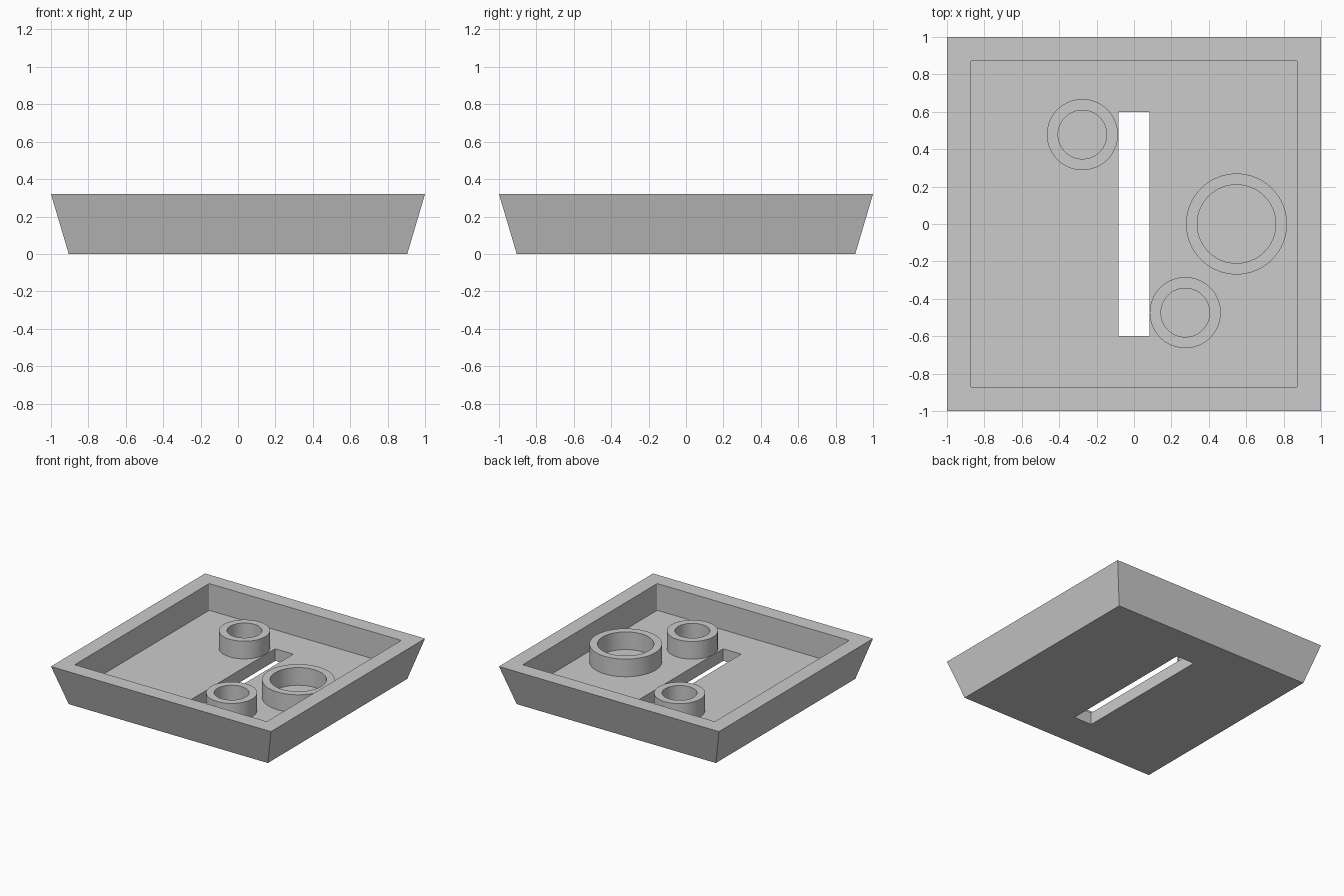
import bpy, bmesh, math

if "Cube" in bpy.data.objects:
    bpy.data.objects.remove(bpy.data.objects["Cube"], do_unlink=True)

HEIGHT, FLOOR, RING_TOP = 0.32, 0.1, 0.245

grey = bpy.data.materials.new("plain_grey")
grey.use_nodes = True
colour = (0.6, 0.6, 0.6, 1)
grey.diffuse_color = colour
grey.node_tree.nodes["Principled BSDF"].inputs["Base Color"].default_value = colour


def finish(name, bm):
    bmesh.ops.recalc_face_normals(bm, faces=bm.faces)
    mesh = bpy.data.meshes.new(name)
    bm.to_mesh(mesh)
    bm.free()
    mesh.materials.append(grey)
    ob = bpy.data.objects.new(name, mesh)
    bpy.context.collection.objects.link(ob)
    return ob


def block(name, half_x, half_y, z0, z1, flare=0.0, rounding=0.0):
    """Box whose top is wider than its base by flare on every side."""
    bm = bmesh.new()
    bmesh.ops.create_cube(bm, size=2)
    for v in bm.verts:
        top = v.co.z > 0
        grow = flare if top else 0
        v.co = (v.co.x * (half_x + grow), v.co.y * (half_y + grow), z1 if top else z0)
    if rounding:
        upright = [e for e in bm.edges if abs(e.verts[0].co.z - e.verts[1].co.z) > 0.01]
        bmesh.ops.bevel(bm, geom=upright, offset=rounding, segments=3,
                        profile=0.5, affect='EDGES')
    return finish(name, bm)


def cut(target, cutter):
    mod = target.modifiers.new("cut", 'BOOLEAN')
    mod.operation, mod.solver, mod.object = 'DIFFERENCE', 'EXACT', cutter
    bpy.context.view_layer.objects.active = target
    bpy.ops.object.modifier_apply(modifier=mod.name)
    bpy.data.objects.remove(cutter, do_unlink=True)


def ring(name, x, y, outer, inner, sides=64):
    """Upright tube standing on the tray floor."""
    bm = bmesh.new()
    profile = [(outer, FLOOR), (outer, RING_TOP), (inner, RING_TOP), (inner, FLOOR)]
    loops = []
    for r, z in profile:
        loops.append([bm.verts.new((x + r * math.cos(a), y + r * math.sin(a), z))
                      for a in (math.tau * i / sides for i in range(sides))])
    for low, high in zip(loops, loops[1:]):
        for i in range(sides):
            j = (i + 1) % sides
            bm.faces.new((low[i], low[j], high[j], high[i]))
    ob = finish(name, bm)
    bpy.ops.object.select_all(action='DESELECT')
    ob.select_set(True)
    bpy.context.view_layer.objects.active = ob
    bpy.ops.object.shade_smooth_by_angle(angle=math.radians(30))
    return ob


# Flared tray with a straight-walled pocket and a slot through the floor
tray = block("tray", 0.905, 0.905, 0, HEIGHT, flare=0.095)
cut(tray, block("pocket_cutter", 0.873, 0.873, FLOOR, 0.5, rounding=0.008))
cut(tray, block("slot_cutter", 0.082, 0.6, -0.2, 0.3))

# Round holders
ring("large_ring", 0.548, 0, 0.27, 0.21)
ring("small_ring_back", -0.276, 0.478, 0.19, 0.13)
ring("small_ring_front", 0.274, -0.474, 0.19, 0.13)
